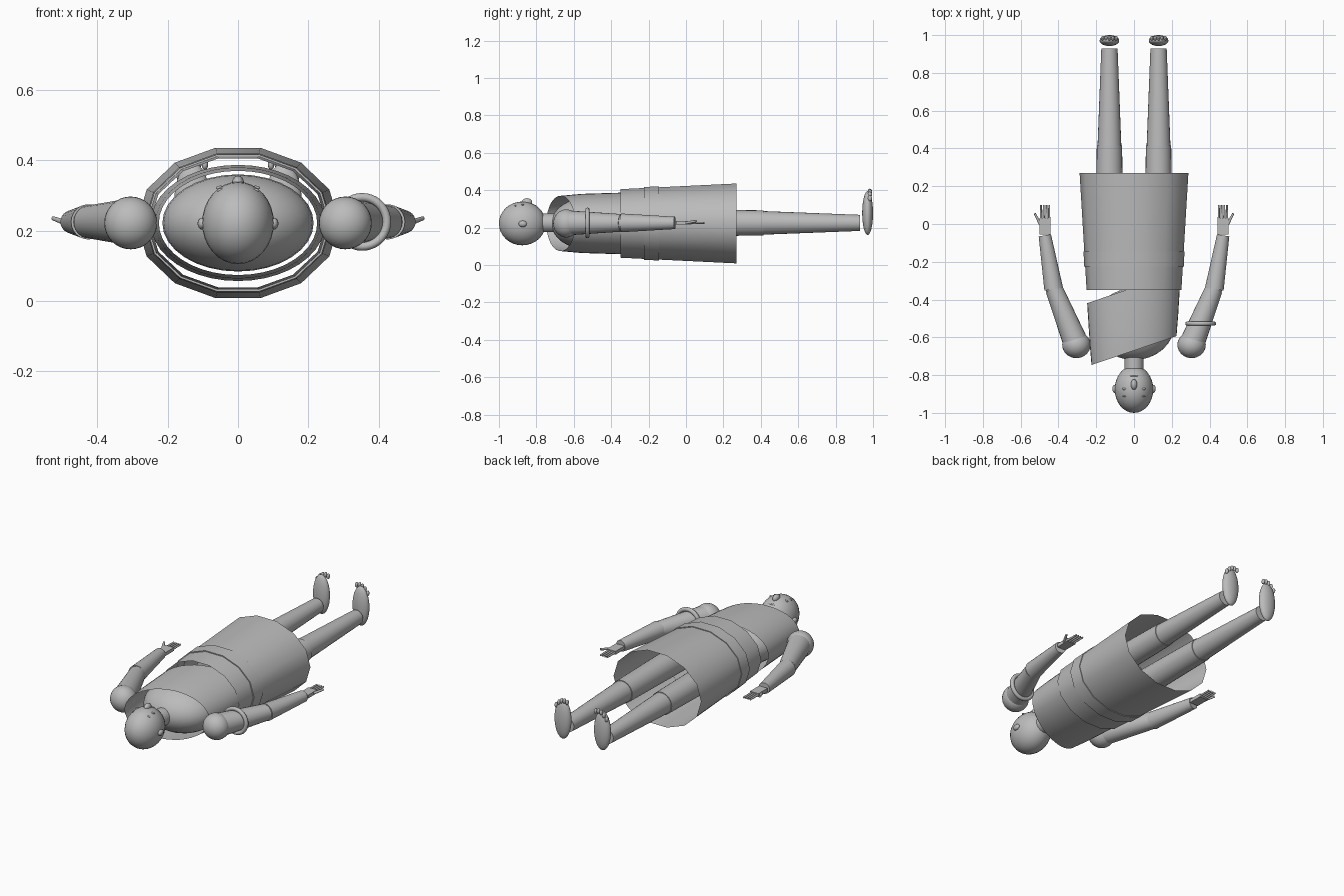
import bpy, bmesh, math
from mathutils import Vector, Matrix

cube = bpy.data.objects.get("Cube")
if cube:
    bpy.data.objects.remove(cube)

grey = bpy.data.materials.new("plain grey")
grey.use_nodes = True
grey.diffuse_color = (0.5, 0.5, 0.5, 1)
grey.node_tree.nodes["Principled BSDF"].inputs["Base Color"].default_value = (0.5, 0.5, 0.5, 1)

Z = 0.225  # height of the body axis
SIDES = (("left", 1), ("right", -1))


def finish(name, bm, angle=40):
    bmesh.ops.recalc_face_normals(bm, faces=bm.faces)
    mesh = bpy.data.meshes.new(name)
    bm.to_mesh(mesh)
    bm.free()
    mesh.materials.append(grey)
    obj = bpy.data.objects.new(name, mesh)
    bpy.context.collection.objects.link(obj)
    bpy.ops.object.select_all(action="DESELECT")
    bpy.context.view_layer.objects.active = obj
    obj.select_set(True)
    bpy.ops.object.shade_smooth_by_angle(angle=math.radians(angle))
    return obj


def ellipsoid(name, centre, radii, seg=32):
    """Sphere with poles along the body, stretched to the radii."""
    bm = bmesh.new()
    bmesh.ops.create_uvsphere(bm, u_segments=seg, v_segments=seg // 2, radius=1)
    bm.transform(Matrix.Translation(centre) @ Matrix.Diagonal((*radii, 1))
                 @ Matrix.Rotation(math.pi / 2, 4, "X"))
    return finish(name, bm)


def limb(name, start, end, r1, r2, seg=24):
    """Capped tapered cylinder between two points."""
    a, b = Vector(start), Vector(end)
    bm = bmesh.new()
    bmesh.ops.create_cone(bm, cap_ends=True, segments=seg, radius1=r1, radius2=r2,
                          depth=(b - a).length)
    turn = (b - a).to_track_quat("Z", "Y").to_matrix().to_4x4()
    bm.transform(Matrix.Translation((a + b) / 2) @ turn)
    return finish(name, bm)


def shell(name, rings, seg, slant=0):
    """Open tube of elliptical rings (y, x radius, z radius)."""
    bm = bmesh.new()
    loops = []
    for y, rx, rz in rings:
        loop = []
        for i in range(seg):
            a = math.tau * i / seg
            x = rx * math.cos(a)
            loop.append(bm.verts.new((x, y + slant * x, Z - 0.003 + rz * math.sin(a))))
        loops.append(loop)
    for lo, hi in zip(loops, loops[1:]):
        for i in range(seg):
            j = (i + 1) % seg
            bm.faces.new((lo[i], lo[j], hi[j], hi[i]))
    return finish(name, bm)


# Head and face
ellipsoid("head", (0, -0.875, Z - 0.003), (0.102, 0.125, 0.117))
ellipsoid("nose", (0, -0.85, 0.335), (0.017, 0.028, 0.022), 16)
ellipsoid("mouth", (0, -0.805, 0.315), (0.022, 0.005, 0.006), 12)
for side, s in SIDES:
    ellipsoid(side + "_ear", (s * 0.102, -0.873, 0.22), (0.013, 0.022, 0.017), 16)
    ellipsoid(side + "_eye", (s * 0.05, -0.873, 0.322), (0.013, 0.006, 0.006), 12)
    ellipsoid(side + "_brow", (s * 0.045, -0.912, 0.315), (0.016, 0.004, 0.006), 12)
limb("neck", (0, -0.78, Z), (0, -0.68, Z), 0.05, 0.05)

# Torso and clothing
ellipsoid("chest", (0, -0.53, Z - 0.003), (0.215, 0.19, 0.138))
shell("slanted_wrap", [(-0.67, 0.225, 0.148), (-0.56, 0.234, 0.158), (-0.335, 0.248, 0.165)],
      40, slant=0.34)
shell("skirt", [(-0.35, 0.251, 0.188), (0.27, 0.288, 0.219)], 14)
shell("belt", [(-0.225, 0.258, 0.194), (-0.225, 0.264, 0.2),
               (-0.145, 0.267, 0.203), (-0.145, 0.262, 0.198)], 14)

# Arms, legs, hands and feet
for side, s in SIDES:
    ellipsoid(side + "_shoulder", (s * 0.305, -0.64, Z - 0.003), (0.075, 0.07, 0.075))
    limb(side + "_upper_arm", (s * 0.31, -0.625, Z), (s * 0.423, -0.345, Z), 0.066, 0.047)
    limb(side + "_forearm", (s * 0.425, -0.345, Z), (s * 0.472, -0.06, Z), 0.05, 0.033)
    ellipsoid(side + "_elbow", (s * 0.424, -0.345, Z), (0.045, 0.03, 0.045), 20)

    # Flat palm with four fingers and a thumb
    palm = bmesh.new()
    bmesh.ops.create_cube(palm, size=1)
    palm.transform(Matrix.Translation((s * 0.471, -0.012, Z)) @ Matrix.Diagonal((0.056, 0.085, 0.02, 1)))
    finish(side + "_palm", palm)
    for i in range(4):
        x = s * (0.449 + 0.0145 * i)
        limb(f"{side}_finger_{i + 1}", (x, 0.03, Z), (x, 0.1, Z), 0.006, 0.005, 10)
    limb(side + "_thumb", (s * 0.497, 0.0, Z), (s * 0.525, 0.055, Z + 0.01), 0.008, 0.006, 10)

    limb(side + "_thigh", (s * 0.13, -0.1, Z), (s * 0.13, 0.415, Z), 0.074, 0.067)
    limb(side + "_shin", (s * 0.13, 0.415, Z), (s * 0.13, 0.93, Z), 0.063, 0.043)

    # Foot flattened against its sole
    ellipsoid(side + "_foot", (s * 0.13, 0.971, 0.277), (0.052, 0.029, 0.117))
    for i in range(5):
        offset = (i - 2) * 0.018
        ellipsoid(f"{side}_toe_{i + 1}", (s * (0.13 + offset), 0.983, 0.392 - 0.008 * (i - 1) ** 2 / 2),
                  (0.009, 0.012, 0.016), 12)

# Bangle round the left upper arm
bangle = bmesh.new()
steps, tube = 36, 10
grid = []
for i in range(steps):
    a = math.tau * i / steps
    row = []
    for j in range(tube):
        b = math.tau * j / tube
        r = 0.07 + 0.012 * math.cos(b)
        row.append(bangle.verts.new((0.353 + r * math.cos(a), -0.527 + 0.012 * math.sin(b),
                                     Z + r * math.sin(a))))
    grid.append(row)
for i in range(steps):
    for j in range(tube):
        n, m = (i + 1) % steps, (j + 1) % tube
        bangle.faces.new((grid[i][j], grid[n][j], grid[n][m], grid[i][m]))
finish("bangle", bangle)
